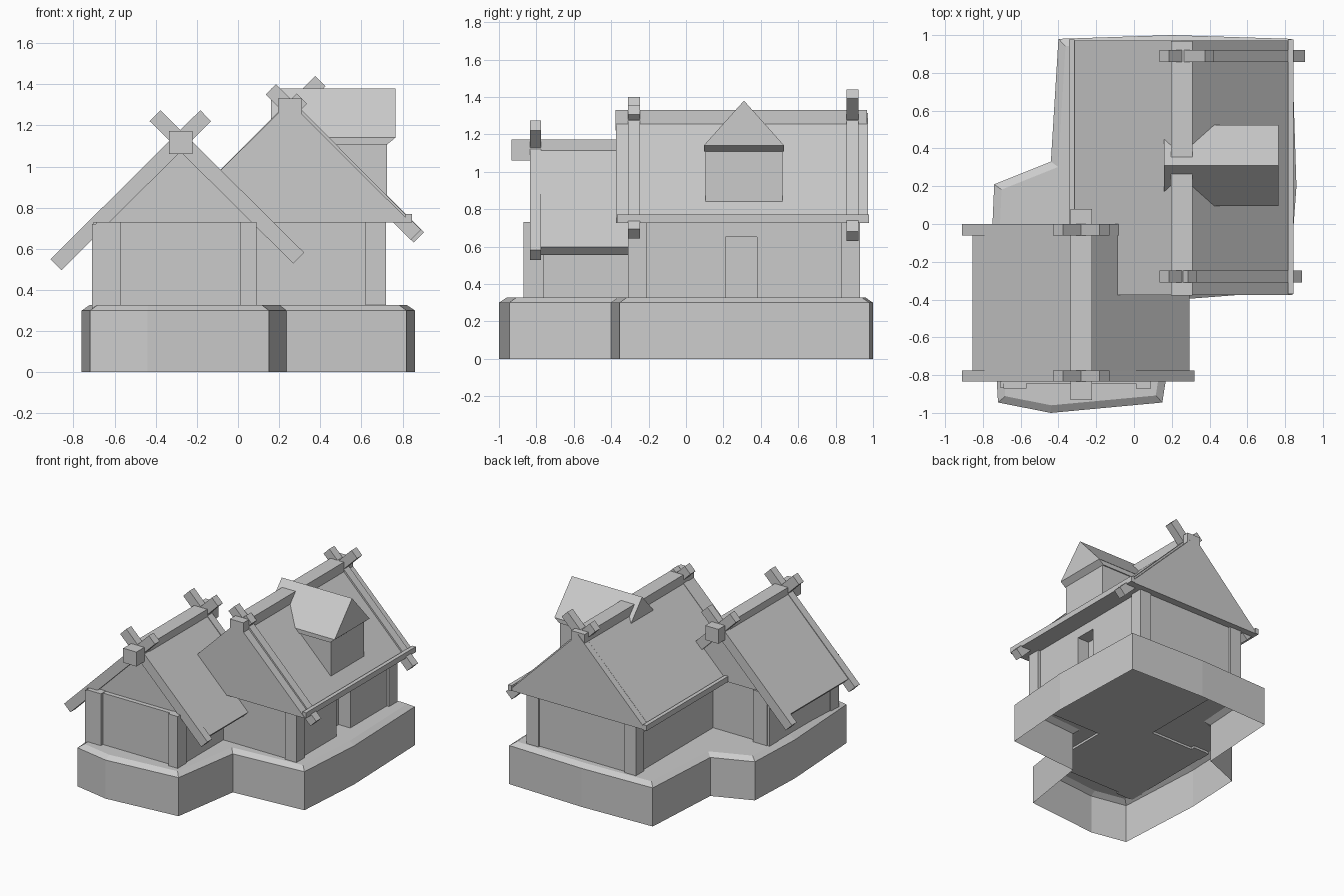
import bpy, bmesh
from mathutils import Vector

if "Cube" in bpy.data.objects:
    bpy.data.objects.remove(bpy.data.objects["Cube"])


def make(name, bm):
    bmesh.ops.recalc_face_normals(bm, faces=bm.faces)
    me = bpy.data.meshes.new(name)
    bm.to_mesh(me)
    bm.free()
    ob = bpy.data.objects.new(name, me)
    bpy.context.collection.objects.link(ob)
    return ob


def prism(name, pts, axis, a, b):
    """Extrude a 2D profile along an axis from a to b."""
    place = {'x': lambda p, t: (t, p[0], p[1]),
             'y': lambda p, t: (p[0], t, p[1]),
             'z': lambda p, t: (p[0], p[1], t)}[axis]
    bm = bmesh.new()
    lo = [bm.verts.new(place(p, a)) for p in pts]
    hi = [bm.verts.new(place(p, b)) for p in pts]
    bm.faces.new(lo)
    bm.faces.new(hi)
    n = len(pts)
    for i in range(n):
        j = (i + 1) % n
        bm.faces.new((lo[i], lo[j], hi[j], hi[i]))
    return make(name, bm)


def box(name, x0, x1, y0, y1, z0, z1):
    return prism(name, [(x0, y0), (x1, y0), (x1, y1), (x0, y1)], 'z', z0, z1)


def board(name, p, q, w, y0, y1):
    """Slanted plank whose centre line runs from p to q in the xz plane."""
    p, q = Vector(p), Vector(q)
    d = (q - p).normalized() * (w / 2)
    s = Vector((-d.y, d.x))
    return prism(name, [p + s, q + s, q - s, p - s], 'y', y0, y1)


# Stone foundation: open below, chamfered rim, flat deck
outline = [(-0.72, -0.945), (-0.44, -1.0), (0.15, -0.945), (0.235, -0.40),
           (0.82, -0.355), (0.86, 0.2), (0.835, 0.98), (0.2, 1.0),
           (-0.40, 0.98), (-0.44, 0.33), (-0.74, 0.21), (-0.76, -0.25)]


def inset(pts, t):
    out = []
    for i, p in enumerate(pts):
        p = Vector(p)
        d1 = (p - Vector(pts[i - 1])).normalized()
        d2 = (Vector(pts[(i + 1) % len(pts)]) - p).normalized()
        n1, n2 = Vector((-d1.y, d1.x)), Vector((-d2.y, d2.x))
        out.append(p + (n1 + n2) * (t / (1 + n1.dot(n2))))
    return out


bm = bmesh.new()
rings = [[bm.verts.new((p[0], p[1], z)) for p in pts] for pts, z in
         ((outline, 0), (outline, 0.30), (inset(outline, 0.04), 0.327))]
for lo, hi in zip(rings, rings[1:]):
    for i in range(len(lo)):
        j = (i + 1) % len(lo)
        bm.faces.new((lo[i], lo[j], hi[j], hi[i]))
bm.faces.new(rings[-1])
make("foundation", bm)

# Main house walls, with a recessed doorway on the right side
box("main_wall_upper", -0.205, 0.70, -0.295, 0.915, 0.65, 0.74)
prism("main_wall_lower",
      [(-0.205, -0.295), (0.70, -0.295), (0.70, 0.21), (0.60, 0.21),
       (0.60, 0.38), (0.70, 0.38), (0.70, 0.915), (-0.205, 0.915)],
      'z', 0.31, 0.65)
for x in (-0.22, 0.62):
    for y in (-0.31, 0.83):
        box("main_corner_post", x, x + 0.10, y, y + 0.10, 0.31, 0.735)

# Main roof: solid gable with eave trims and a ridge beam
prism("main_roof", [(-0.34, 0.727), (0.84, 0.727), (0.25, 1.315)],
      'y', -0.375, 0.972)
for x in (-0.345, 0.815):
    box("main_eave_trim", x, x + 0.03, -0.37, 0.978, 0.727, 0.77)
box("main_ridge_beam", 0.195, 0.31, -0.378, 0.968, 1.22, 1.33)

# Crossed rafters embedded in the main roof, ends poking out
for name, y, top, low in (("front", -0.31, (0.31, 1.33), (0.865, 0.668)),
                          ("rear", 0.858, (0.40, 1.415), (0.88, 0.655))):
    board("main_rafter_right_" + name, (0.16, 1.375), low, 0.07, y, y + 0.063)
    board("main_rafter_left_" + name, top, (-0.31, 0.71), 0.07, y, y + 0.063)

# Dormer on the right slope
box("dormer_body", 0.35, 0.725, 0.105, 0.515, 0.80, 1.13)
prism("dormer_roof", [(0.095, 1.14), (0.525, 1.14), (0.31, 1.38)],
      'x', 0.16, 0.765)
prism("dormer_cornice", [(0.40, 1.14), (0.765, 1.14), (0.725, 1.107), (0.40, 1.107)],
      'y', 0.097, 0.523)

# Front wing walls, gable and corner posts
box("wing_walls", -0.705, 0.08, -0.845, -0.04, 0.31, 0.727)
prism("wing_gable", [(-0.69, 0.725), (0.13, 0.725), (-0.28, 1.13)],
      'y', -0.81, -0.025)
for x0, x1 in ((-0.69, -0.57), (0.01, 0.09)):
    for y in (-0.87, -0.12):
        box("wing_corner_post", x0, x1, y, y + 0.11, 0.31, 0.73)
for y in (-0.865, -0.115):
    box("wing_outer_post", -0.71, -0.60, y, y + 0.10, 0.31, 0.72)

# Front wing roof slabs, crossed boards and ridge beam, mirrored about the ridge
cx = -0.28
for s, side in ((-1, "left"), (1, "right")):
    board("wing_roof_" + side, (cx, 1.13), (cx + s * 0.553, 0.577), 0.06,
          -0.83, -0.002)
    for y in (-0.835, -0.06):
        board("wing_cross_board_" + side, (cx - s * 0.123, 1.247),
              (cx + s * (0.575 if s > 0 else 0.605), 0.555 if s > 0 else 0.523),
              0.075, y, y + 0.06)
box("wing_ridge_beam", -0.335, -0.222, -0.932, 0.08, 1.06, 1.172)
